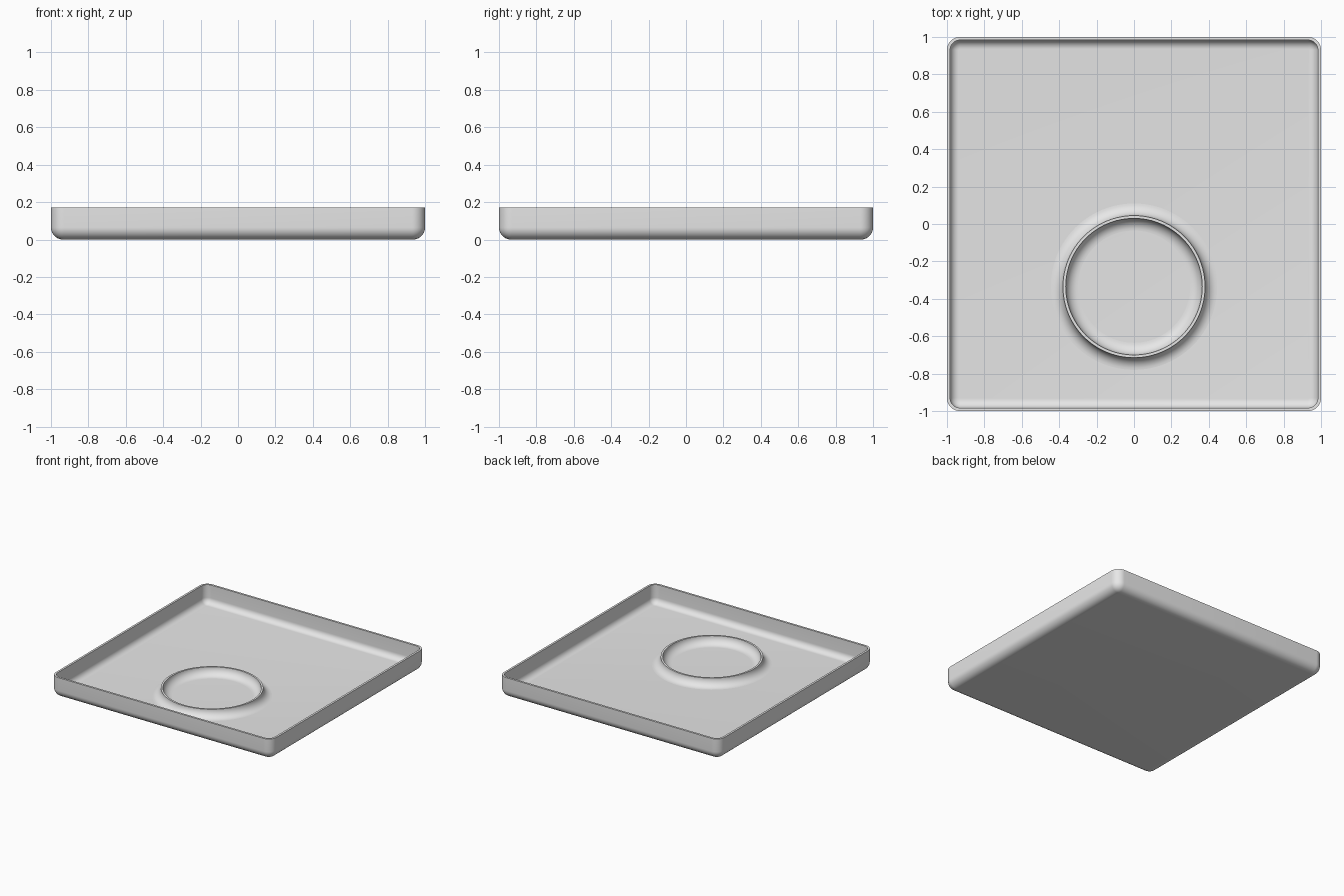
import bpy
import bmesh
from math import cos, sin, pi, radians

cube = bpy.data.objects.get("Cube")
if cube:
    bpy.data.objects.remove(cube, do_unlink=True)

HEIGHT = 0.17
WALL = 0.017
CORNER = 0.07      # corner radius seen from above
BEND = 0.065       # radius between wall and base
STEPS = 10

grey = bpy.data.materials.new("light_grey")
grey.use_nodes = True
grey.diffuse_color = (0.8, 0.8, 0.8, 1)
grey.node_tree.nodes["Principled BSDF"].inputs["Base Color"].default_value = (0.8, 0.8, 0.8, 1)


def rounded_square(inset, z):
    """Outline of the tray, moved inward by inset, at height z."""
    radius = CORNER - inset
    centre = 1 - CORNER
    points = []
    for quarter, (sx, sy) in enumerate([(1, 1), (-1, 1), (-1, -1), (1, -1)]):
        for i in range(STEPS + 1):
            a = (quarter + i / STEPS) * pi / 2
            points.append((sx * centre + radius * cos(a), sy * centre + radius * sin(a), z))
    return points


def circle(radius, z, y, count=96):
    return [(radius * cos(2 * pi * i / count), y + radius * sin(2 * pi * i / count), z)
            for i in range(count)]


def loft(name, outlines, capped):
    """Skin a row of matching closed outlines; cap the ends or join them up."""
    bm = bmesh.new()
    loops = [[bm.verts.new(p) for p in outline] for outline in outlines]
    pairs = list(zip(loops, loops[1:]))
    if capped:
        bm.faces.new(loops[0])
        bm.faces.new(loops[-1])
    else:
        pairs.append((loops[-1], loops[0]))
    for a, b in pairs:
        for i in range(len(a)):
            j = (i + 1) % len(a)
            bm.faces.new((a[i], a[j], b[j], b[i]))
    bmesh.ops.recalc_face_normals(bm, faces=bm.faces)
    mesh = bpy.data.meshes.new(name)
    bm.to_mesh(mesh)
    bm.free()
    mesh.materials.append(grey)
    obj = bpy.data.objects.new(name, mesh)
    bpy.context.collection.objects.link(obj)
    bpy.ops.object.select_all(action='DESELECT')
    obj.select_set(True)
    bpy.context.view_layer.objects.active = obj
    bpy.ops.object.shade_smooth_by_angle(angle=radians(35))
    return obj


# Tray: up the outside, over the rim, down the inside to the floor
arc = [i / STEPS * pi / 2 for i in range(STEPS + 1)]
inner = BEND - WALL
profile = [(BEND * (1 - sin(a)), BEND * (1 - cos(a))) for a in arc]
profile += [(0, HEIGHT), (WALL, HEIGHT)]
profile += [(BEND - inner * cos(a), BEND - inner * sin(a)) for a in arc]
loft("tray", [rounded_square(d, z) for d, z in profile], True)

# Raised ring: flared on both sides so it flows into the floor
RING_Y = -0.335
OUTER, INNER, FLARE = 0.38, 0.365, 0.065
BURIED = 0.008
ring = [(OUTER + FLARE, BURIED)]
ring += [(OUTER + FLARE * (1 - sin(a)), WALL + FLARE * (1 - cos(a))) for a in arc]
ring += [(INNER - FLARE * (1 - cos(a)), WALL + FLARE * (1 - sin(a))) for a in arc]
ring += [(INNER - FLARE, BURIED)]
loft("floor_ring", [circle(r, z, RING_Y) for r, z in ring], False)
